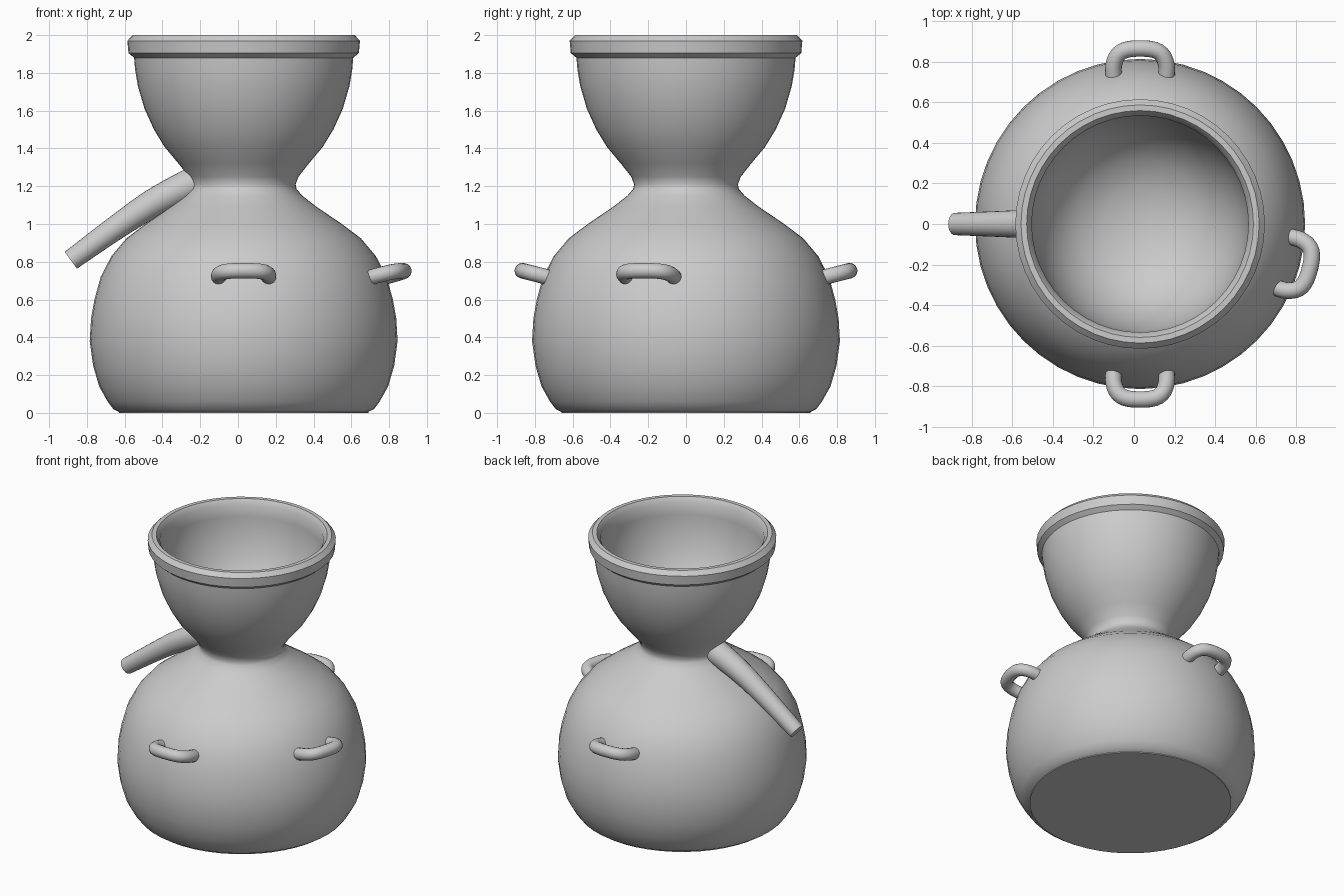
import bpy
import bmesh
import math
from mathutils import Vector, Matrix

cube = bpy.data.objects.get("Cube")
if cube:
    bpy.data.objects.remove(cube, do_unlink=True)

AXIS = Vector((0.03, 0, 0))

clay = bpy.data.materials.new("grey clay")
clay.use_nodes = True
GREY = (0.6, 0.6, 0.6, 1)
clay.diffuse_color = GREY
clay.node_tree.nodes["Principled BSDF"].inputs["Base Color"].default_value = GREY


def finish(name, bm, angle):
    bmesh.ops.recalc_face_normals(bm, faces=bm.faces)
    mesh = bpy.data.meshes.new(name)
    bm.to_mesh(mesh)
    bm.free()
    mesh.materials.append(clay)
    obj = bpy.data.objects.new(name, mesh)
    bpy.context.collection.objects.link(obj)
    bpy.ops.object.select_all(action="DESELECT")
    obj.select_set(True)
    bpy.context.view_layer.objects.active = obj
    bpy.ops.object.shade_smooth_by_angle(angle=math.radians(angle))
    return obj


def smooth_path(points, steps):
    """Catmull-Rom curve through the points."""
    pts = [Vector(p) for p in points]
    pts = [2 * pts[0] - pts[1]] + pts + [2 * pts[-1] - pts[-2]]
    out = []
    for a, b, c, d in zip(pts, pts[1:], pts[2:], pts[3:]):
        for i in range(steps):
            t = i / steps
            out.append(0.5 * (2 * b + (c - a) * t + (2 * a - 5 * b + 4 * c - d) * t * t
                              + (3 * b - a - 3 * c + d) * t ** 3))
    return out + [pts[-2]]


def tube(bm, path, radii, side, sides=16):
    """Capped round tube; side is a direction never parallel to the path."""
    rings = []
    for i, p in enumerate(path):
        tangent = (path[min(i + 1, len(path) - 1)] - path[max(i - 1, 0)]).normalized()
        u = tangent.cross(side).normalized()
        v = tangent.cross(u)
        angles = [2 * math.pi * k / sides for k in range(sides)]
        rings.append([bm.verts.new(p + radii[i] * (u * math.cos(a) + v * math.sin(a)))
                      for a in angles])
    for low, high in zip(rings, rings[1:]):
        for k in range(sides):
            n = (k + 1) % sides
            bm.faces.new((low[k], low[n], high[n], high[k]))
    bm.faces.new(rings[0])
    bm.faces.new(rings[-1])


# Vessel: round belly, narrow neck, flared bowl and lip, spun about its axis
outside = [(0.66, 0.005), (0.69, 0.02), (0.72, 0.06), (0.765, 0.14), (0.797, 0.25),
           (0.815, 0.38), (0.808, 0.5), (0.79, 0.6), (0.757, 0.72), (0.7, 0.83),
           (0.62, 0.925), (0.52, 1.0), (0.38, 1.095), (0.31, 1.15), (0.28, 1.185),
           (0.275, 1.21), (0.29, 1.25), (0.345, 1.32), (0.42, 1.41), (0.475, 1.5),
           (0.525, 1.61), (0.56, 1.73), (0.575, 1.82), (0.58, 1.88)]
lip = [(0.61, 1.905), (0.616, 1.97), (0.588, 2.0), (0.56, 2.0), (0.535, 1.965)]
inside = [(0.535, 1.88), (0.525, 1.76), (0.485, 1.62), (0.42, 1.49), (0.32, 1.39),
          (0.18, 1.32), (0, 1.3)]
profile = [(0, 0), (0.66, 0)] + outside + lip + inside
bm = bmesh.new()
verts = [bm.verts.new((r, 0, z)) for r, z in profile]
edges = [bm.edges.new(pair) for pair in zip(verts, verts[1:])]
bmesh.ops.spin(bm, geom=verts + edges, cent=(0, 0, 0), axis=(0, 0, 1),
               angle=2 * math.pi, steps=48)
bmesh.ops.remove_doubles(bm, verts=bm.verts, dist=0.0005)
bmesh.ops.translate(bm, verts=bm.verts, vec=AXIS)
finish("vessel", bm, 40)

# Spout: tapered, gently arched, sloping down from the neck
path = smooth_path([(-0.16, 0, 1.24), (-0.27, 0, 1.2), (-0.45, 0, 1.11),
                    (-0.64, 0, 0.985), (-0.885, 0, 0.808)], 5)
radii = [0.095 - 0.04 * i / (len(path) - 1) for i in range(len(path))]
bm = bmesh.new()
tube(bm, path, radii, Vector((0, 1, 0)), 24)
finish("spout", bm, 40)

# Loop handles: built facing -y, then turned about the vessel axis
half = [(-0.13, -0.72, 0.715), (-0.13, -0.785, 0.732), (-0.105, -0.84, 0.746),
        (-0.05, -0.864, 0.752)]
loop = half + [(-x, y, z) for x, y, z in reversed(half)]
handle_path = smooth_path(loop, 3)
for name, degrees in (("front_handle", 0), ("left_handle", 75), ("back_handle", 180)):
    bm = bmesh.new()
    tube(bm, handle_path, [0.041] * len(handle_path), Vector((0, 0.25, 1)))
    turn = Matrix.Translation(AXIS) @ Matrix.Rotation(math.radians(degrees), 4, "Z")
    bmesh.ops.transform(bm, matrix=turn, verts=bm.verts)
    finish(name, bm, 40)
